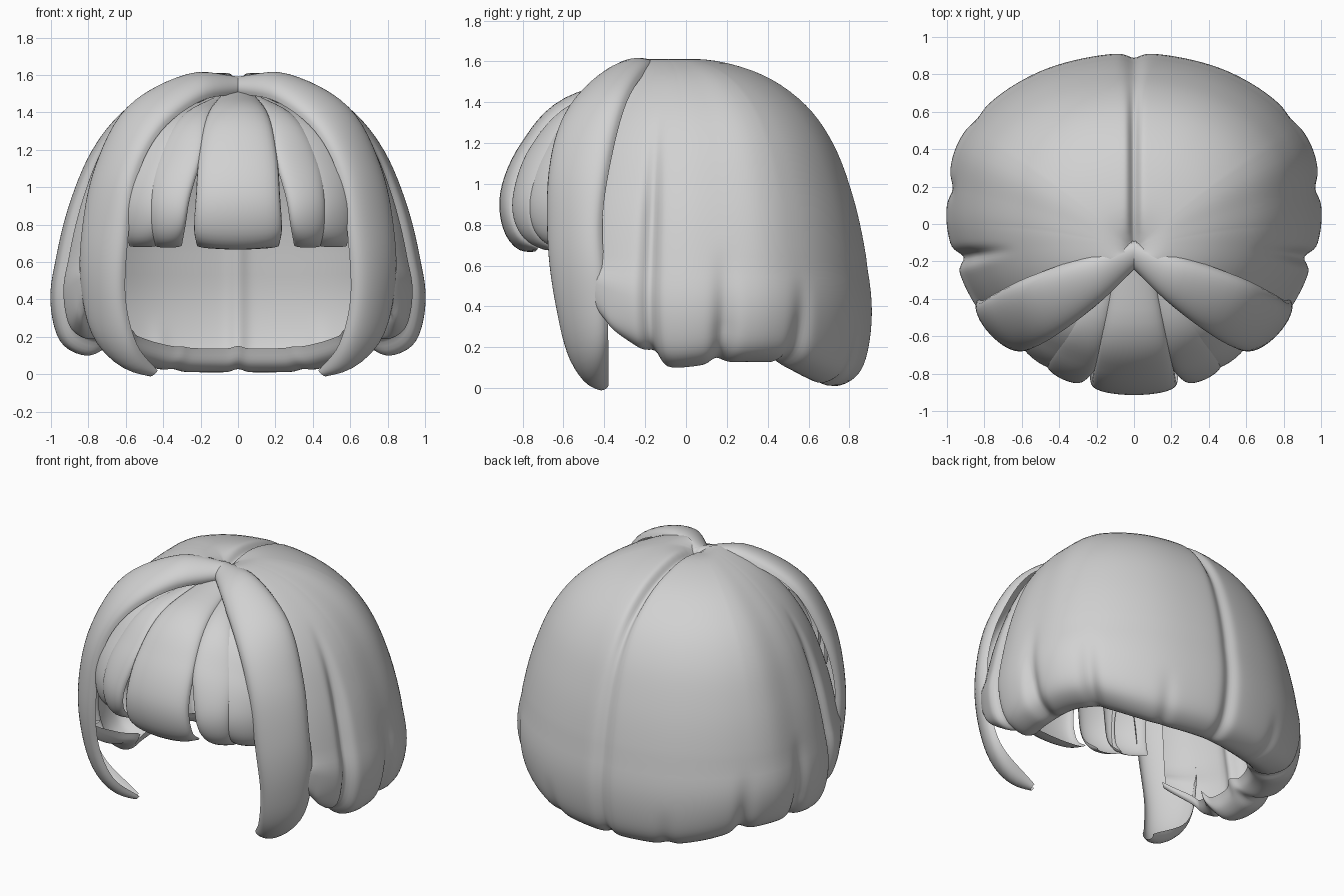
import bpy, bmesh, math
from mathutils import Vector

if "Cube" in bpy.data.objects:
    bpy.data.objects.remove(bpy.data.objects["Cube"])

hair = bpy.data.materials.new("light_grey_hair")
hair.diffuse_color = (0.64, 0.64, 0.64, 1)
hair.use_nodes = True
hair.node_tree.nodes["Principled BSDF"].inputs["Base Color"].default_value = hair.diffuse_color


def spline(pts, per):
    """Smooth curve through the points, with per samples for each span."""
    p = [Vector(q) for q in pts]
    p = [2 * p[0] - p[1]] + p + [2 * p[-1] - p[-2]]
    out = []
    for i in range(1, len(p) - 2):
        a, b, c, d = p[i - 1:i + 3]
        for k in range(per):
            t = k / per
            out.append(0.5 * (2 * b + (c - a) * t + (2 * a - 5 * b + 4 * c - d) * t * t
                              + (3 * b - a - 3 * c + d) * t ** 3))
    return out + [p[-2]]


def sheet(name, rows, flip):
    """Smooth open sheet through rows of points."""
    bm = bmesh.new()
    rows = [[bm.verts.new(q) for q in row] for row in rows]
    for a, b in zip(rows, rows[1:]):
        for i in range(len(a) - 1):
            f = (a[i], a[i + 1], b[i + 1], b[i])
            bm.faces.new(f[::-1] if flip else f)
    bmesh.ops.remove_doubles(bm, verts=bm.verts, dist=0.0005)
    me = bpy.data.meshes.new(name)
    bm.to_mesh(me)
    bm.free()
    me.materials.append(hair)
    ob = bpy.data.objects.new(name, me)
    bpy.context.collection.objects.link(ob)
    bpy.context.view_layer.objects.active = ob
    ob.select_set(True)
    bpy.ops.object.shade_smooth_by_angle(angle=math.radians(60))
    ob.select_set(False)


def lock(name, left, right, bulge, blunt=0.4, sides=(1,)):
    """Padded strand between two edge curves, bulging away from the head."""
    L, R = spline(left, 6), spline(right, 6)
    mid = [(a + b) / 2 for a, b in zip(L, R)]
    last, n = len(L) - 1, 18
    rows = []
    for i, (a, b) in enumerate(zip(L, R)):
        tan = mid[min(i + 1, last)] - mid[max(i - 1, 0)]
        nor = tan.cross(b - a).normalized()
        if nor.dot(mid[i] - Vector((0, 0, 0.7))) < 0:
            nor = -nor
        e = max(0, 1 - (last - i) / 4)
        s = min(1, 0.65 + i / 14) * (1 - (1 - blunt) * e * e)
        row = []
        for k in range(n + 1):
            u = math.pi * k / n
            row.append(a.lerp(b, (1 - math.cos(u)) / 2) + nor * bulge * s * math.sin(u) ** 0.8)
        rows.append(row)
    for sx in sides:
        label = name if len(sides) == 1 else name + ("_right" if sx > 0 else "_left")
        sheet(label, [[(q.x * sx, q.y, q.z) for q in r] for r in rows], sx > 0)


def curve(keys):
    """Smooth function through (position, value) keys."""
    pts = spline([(a, v, 0) for a, v in keys], 8)

    def value(x):
        for p, q in zip(pts, pts[1:]):
            if x <= q.x:
                return p.y + (q.y - p.y) * (x - p.x) / (q.x - p.x)
        return pts[-1].y
    return value


# Back hair: one sheet swept around the crown and curled under at the hem
profile = spline([(0, 1.585, 0), (0.18, 1.61, 0), (0.42, 1.535, 0), (0.63, 1.385, 0),
                  (0.78, 1.19, 0), (0.885, 0.95, 0), (0.955, 0.7, 0), (1, 0.42, 0),
                  (0.985, 0.2, 0), (0.93, 0.06, 0), (0.82, 0.0, 0), (0.73, 0.04, 0),
                  (0.69, 0.13, 0)], 5)
outline = curve([(0, 0.91), (17, 0.925), (35, 0.965), (54, 1.015), (67, 1.035),
                 (79, 1.01), (90, 1.0), (101, 0.975), (112, 0.96), (122, 0.945), (130, 0.93)])
hem = curve([(0, 0.01), (25, 0.015), (40, 0.05), (58, 0.12), (75, 0.125), (93, 0.1),
             (99, 0.13), (104, 0.18), (112, 0.27), (118, 0.37), (130, 0.5)])
# angle, width in degrees, depth, height where the groove fades out
grooves = [(0, 3, 0.025, 9), (27, 3, 0.025, 0.3), (56, 3, 0.035, 0.55),
           (79, 3, 0.04, 0.7), (101, 2.5, 0.05, 1.35)]
rows = []
for deg in range(-128, 129, 1):
    a = abs(deg)
    rad, low, ang = outline(a), hem(a), math.radians(deg)
    edge = 1 - 0.03 * max(0, (a - 116) / 12) ** 2
    full = 0.035 * min(1, max(0, math.cos(ang)) * 2)
    uncurl = max(0, min(1, (a - 100) / 14))
    row = []
    for i, q in enumerate(profile):
        r, z = q.x, q.y
        if i > 35:      # the hem curls under less towards the face
            r += (1 - r) * 0.75 * uncurl
        elif z > 0.6:   # fuller crown at the back
            r += full * math.sin(math.pi * r)
        cut = sum(d * math.exp(-((a - g) / w) ** 2) * max(0, min(1, (top - z) / 0.5))
                  for g, w, d, top in grooves)
        fade = max(0, min(1, (z - 1.05) / 0.4))
        part = 0.045 * fade * math.exp(-(r * math.sin(ang) / 0.03) ** 2)
        if z < 0.6:
            z = 0.6 - (0.6 - z) * (0.6 - low) / 0.6 + cut * 0.7 * (0.6 - z) / 0.6
        k = r * (edge - cut)
        row.append((math.sin(ang) * rad * k,
                    math.cos(ang) * rad * k - 0.13 * max(0, 1 - r) ** 2, z - part))
    rows.append(row)
sheet("back_hair", rows, False)

BOTH = (1, -1)
# Long locks framing the face
lock("front_lock",
     [(-0.01, -0.22, 1.5), (0.2, -0.43, 1.46), (0.41, -0.59, 1.3), (0.54, -0.66, 1.05),
      (0.59, -0.66, 0.7), (0.6, -0.62, 0.4), (0.54, -0.55, 0.16), (0.43, -0.43, 0.02)],
     [(-0.01, -0.09, 1.56), (0.28, -0.18, 1.56), (0.58, -0.29, 1.4), (0.74, -0.37, 1.1),
      (0.81, -0.41, 0.8), (0.82, -0.39, 0.5), (0.74, -0.38, 0.2), (0.47, -0.38, 0.01)],
     0.085, 0.4, BOTH)

# Fringe: broad centre strand and two strands on each side, joined at the top
edge = [(0.09, -0.15, 1.48), (0.17, -0.56, 1.36), (0.21, -0.75, 1.16), (0.225, -0.84, 0.95),
        (0.235, -0.82, 0.78), (0.22, -0.72, 0.69)]
lock("fringe_centre", [(-x, y, z) for x, y, z in edge], edge, 0.07, 0.4)
lock("fringe_middle",
     [(0.05, -0.15, 1.47), (0.14, -0.55, 1.36), (0.19, -0.745, 1.17), (0.255, -0.825, 0.95),
      (0.28, -0.81, 0.8), (0.3, -0.7, 0.69)],
     [(0.12, -0.15, 1.46), (0.32, -0.5, 1.34), (0.43, -0.65, 1.13), (0.46, -0.73, 0.95),
      (0.46, -0.72, 0.8), (0.44, -0.64, 0.69)],
     0.05, 0.4, BOTH)
lock("fringe_outer",
     [(0.1, -0.15, 1.46), (0.22, -0.53, 1.345), (0.33, -0.69, 1.15), (0.4, -0.755, 0.95),
      (0.415, -0.74, 0.8), (0.43, -0.64, 0.69)],
     [(0.16, -0.15, 1.45), (0.44, -0.46, 1.3), (0.57, -0.56, 1.08), (0.6, -0.6, 0.93),
      (0.6, -0.6, 0.8), (0.58, -0.56, 0.69)],
     0.05, 0.4, BOTH)
